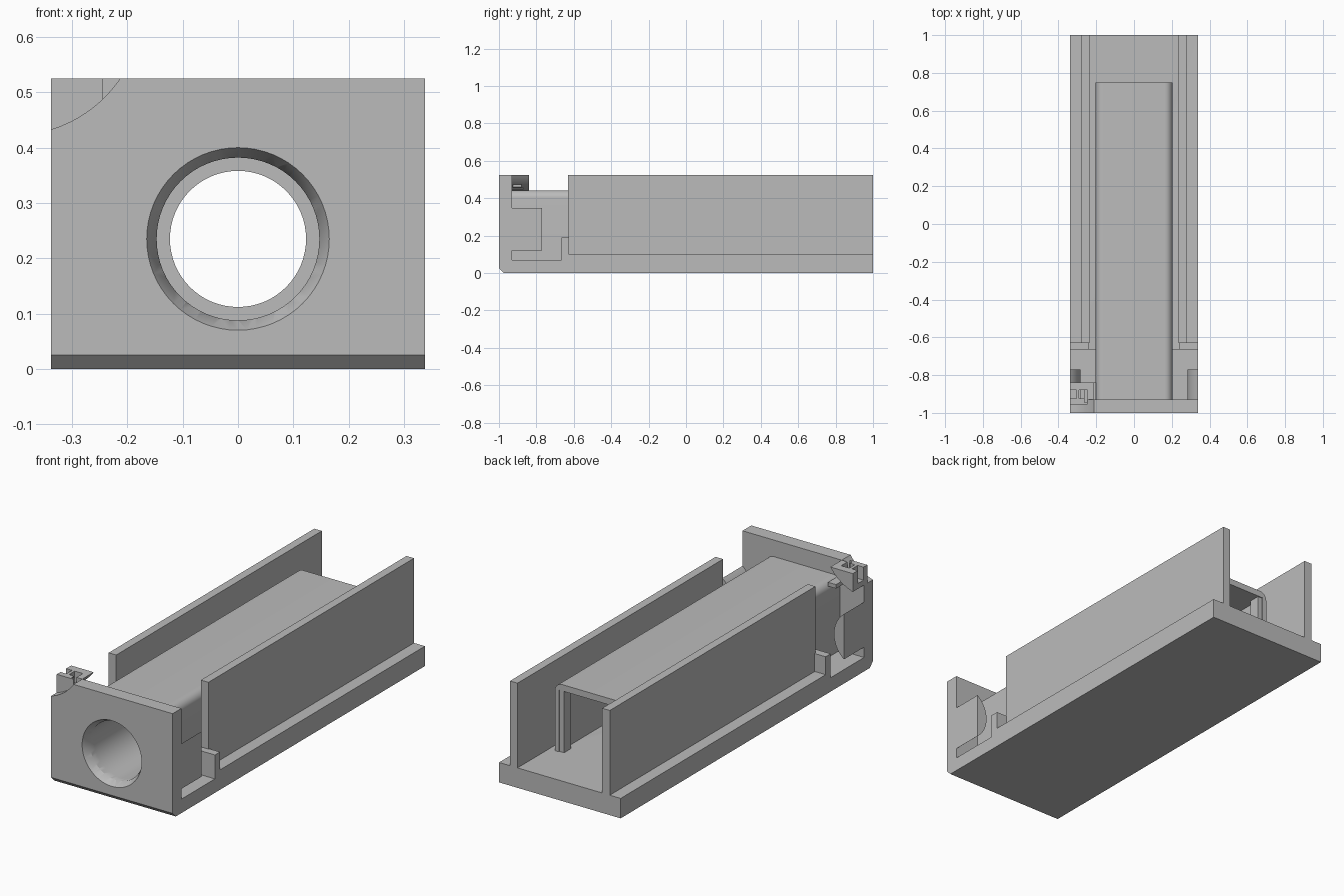
import bpy, bmesh
from math import sin, cos, pi, radians, atan2, hypot

cube = bpy.data.objects.get("Cube")
if cube:
    bpy.data.objects.remove(cube)

grey = bpy.data.materials.new("plain grey")
grey.use_nodes = True
grey.diffuse_color = (0.5, 0.5, 0.5, 1)
grey.node_tree.nodes["Principled BSDF"].inputs["Base Color"].default_value = (0.5, 0.5, 0.5, 1)

W = 0.3375          # half width
TOP = 0.525
HOLE_Z = 0.235


def prism(name, outline, axis, lo, hi):
    """Extrude an outline along x (points are y, z) or y (points are x, z)."""
    bm = bmesh.new()
    place = (lambda p, d: (d, *p)) if axis == "x" else (lambda p, d: (p[0], d, p[1]))
    face = bm.faces.new([bm.verts.new(place(p, lo)) for p in outline])
    new = bmesh.ops.extrude_face_region(bm, geom=[face])["geom"]
    move = (hi - lo, 0, 0) if axis == "x" else (0, hi - lo, 0)
    bmesh.ops.translate(bm, vec=move, verts=[v for v in new if isinstance(v, bmesh.types.BMVert)])
    bmesh.ops.recalc_face_normals(bm, faces=bm.faces)
    mesh = bpy.data.meshes.new(name)
    bm.to_mesh(mesh)
    bm.free()
    obj = bpy.data.objects.new(name, mesh)
    bpy.context.collection.objects.link(obj)
    mesh.materials.append(grey)
    return obj


def box(name, x, y, z):
    return prism(name, [(x[0], z[0]), (x[1], z[0]), (x[1], z[1]), (x[0], z[1])], "y", *y)


def arc(cx, cz, r, a, b, n=24):
    return [(cx + r * cos(a + (b - a) * i / n), cz + r * sin(a + (b - a) * i / n))
            for i in range(n + 1)]


def cone(name, r1, r2, lo, hi):
    """Round cutter along y around the hole axis."""
    obj = prism(name, arc(0, HOLE_Z, r1, 0, 2 * pi, 64)[:-1], "y", lo, hi)
    for v in obj.data.vertices:
        if v.co.y > (lo + hi) / 2:
            v.co.x *= r2 / r1
            v.co.z = HOLE_Z + (v.co.z - HOLE_Z) * r2 / r1
    return obj


def activate(obj):
    bpy.ops.object.select_all(action="DESELECT")
    bpy.context.view_layer.objects.active = obj
    obj.select_set(True)


def cut(obj, cutter):
    mod = obj.modifiers.new("cut", "BOOLEAN")
    mod.operation = "DIFFERENCE"
    mod.solver = "EXACT"
    mod.object = cutter
    activate(obj)
    bpy.ops.object.modifier_apply(modifier=mod.name)


# Base with chamfered front edge and lowered front pockets
base = prism("base", [(-0.975, 0), (1, 0), (1, 0.1), (-0.665, 0.1), (-0.665, 0.07),
                      (-0.94, 0.07), (-0.94, 0.025), (-1, 0.025)], "x", -W, W)

# Front plate
plate = box("front_plate", (-W, W), (-1, -0.93), (0.025, TOP))


# Tunnel housing: solid front part, hollow rear room
def rounded_top(hw, z0, z1, r):
    return ([(-hw, z0), (hw, z0)] + arc(hw - r, z1 - r, r, 0, pi / 2, 10)
            + arc(r - hw, z1 - r, r, pi / 2, pi, 10))


tunnel = prism("tunnel", rounded_top(0.203, 0.05, 0.442, 0.04), "y", -0.94, 0.75)
room = box("room_cutter", (-0.18, 0.18), (-0.05, 0.8), (0.1, 0.41))
cut(tunnel, room)

# Round bore with chamfered mouth and an inner shoulder
cutters = [cone("mouth_cutter", 0.1655, 0.147, -1.001, -0.965),
           cone("bore_cutter", 0.147, 0.147, -0.99, -0.1),
           cone("shoulder_cutter", 0.123, 0.123, -0.2, 0)]
cut(plate, cutters[0])
cut(plate, cutters[1])
cut(tunnel, cutters[1])
cut(tunnel, cutters[2])
cut(base, cutters[1])

# Concave bite in the plate's upper corner
P, Q = (-W, 0.433), (-0.213, TOP)
R = 0.235
dx, dz = Q[0] - P[0], Q[1] - P[1]
chord = hypot(dx, dz)
h = (R * R - chord * chord / 4) ** 0.5
cx, cz = (P[0] + Q[0]) / 2 - dz / chord * h, (P[1] + Q[1]) / 2 + dx / chord * h
curve = arc(cx, cz, R, atan2(P[1] - cz, P[0] - cx), atan2(Q[1] - cz, Q[0] - cx), 16)
bite = prism("bite_cutter", [(-W - 0.05, TOP + 0.05), (-W - 0.05, P[1])] + curve
             + [(Q[0], TOP + 0.05)], "y", -1.05, -0.9)
cut(plate, bite)

for c in cutters + [room, bite]:
    bpy.data.objects.remove(c)

# Corner clip behind the bite, with slots
clip = prism("corner_clip", curve + [(-W, TOP)], "y", -0.955, -0.84)
slots = [box("slot_cutter", (-0.4, -0.262), (-0.925, -0.88), (0.46, 0.6)),
         box("slot_cutter", (-0.262, -0.245), (-0.945, -0.88), (0.49, 0.6)),
         box("slot_cutter", (-0.245, -0.2), (-1, -0.93), (0.48, 0.6))]
for s in slots:
    cut(clip, s)
    bpy.data.objects.remove(s)
box("clip_tongue", (-0.305, -0.29), (-0.93, -0.87), (0.45, TOP))
box("clip_arm", (-0.245, -0.2), (-0.93, -0.84), (0.425, 0.445))

# Parts repeated on both sides
sag, half = 0.0555, 0.1135
r = (half ** 2 + sag ** 2) / (2 * sag)
swing = atan2(half, r - sag)
for side, s in (("left", 1), ("right", -1)):
    def sx(a, b):
        return tuple(sorted((s * a, s * b)))
    box(side + "_wall", sx(0.235, 0.277), (-0.63, 1), (0.09, TOP))
    box(side + "_stop", sx(0.24, W), (-0.665, -0.625), (0.06, 0.19))
    box(side + "_end_post", sx(0.155, 0.195), (0.69, 0.745), (0.09, 0.42))
    dome = [(s * x, z) for x, z in arc(W - sag + r, HOLE_Z, r, pi - swing, pi + swing)]
    prism(side + "_side_boss", dome, "y", -0.94, -0.77)

# Smooth the round surfaces, keep the edges sharp
for obj in [o for o in bpy.data.objects if o.type == "MESH"]:
    activate(obj)
    bpy.ops.object.shade_smooth_by_angle(angle=radians(30))
